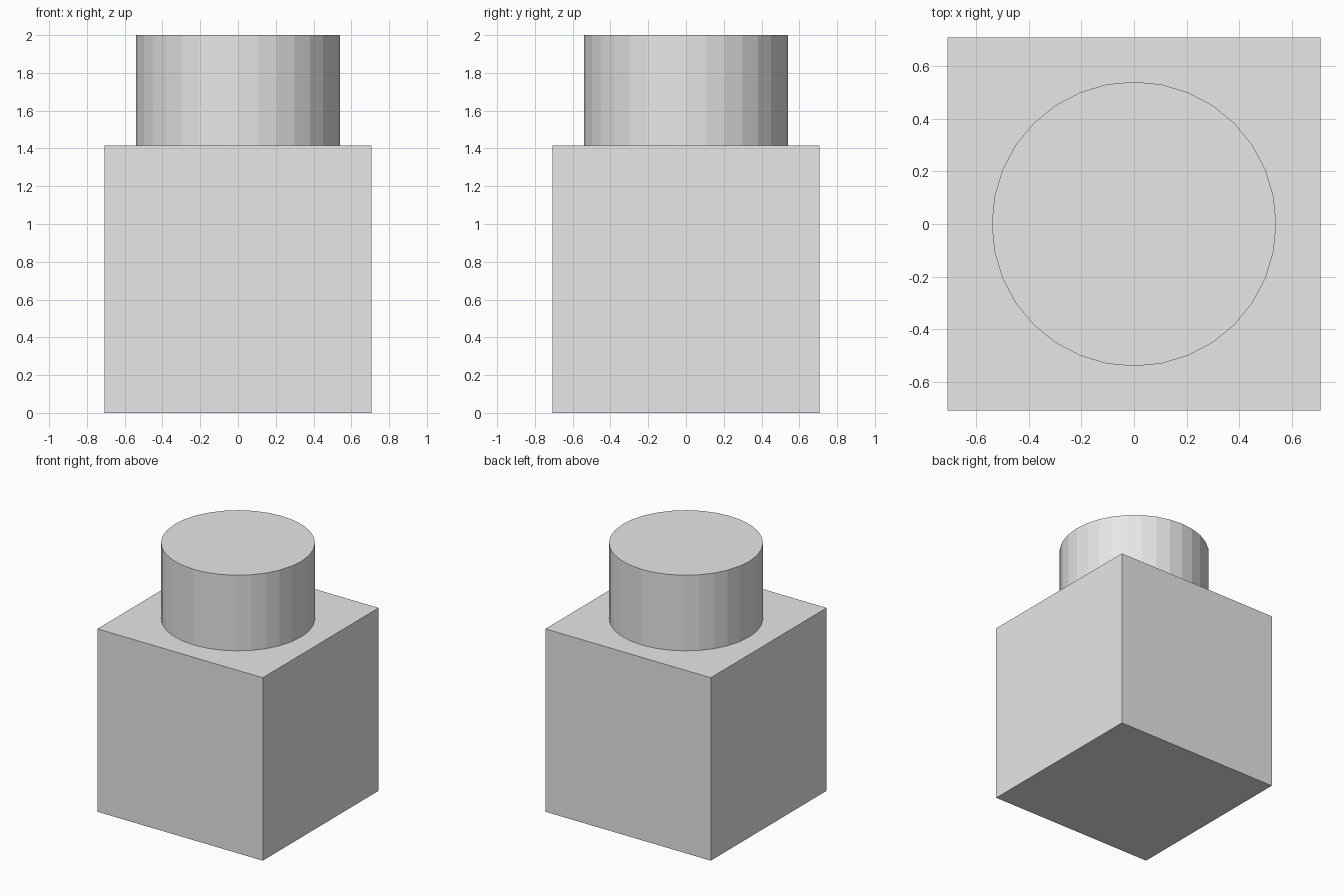
import bpy

default = bpy.data.objects.get("Cube")
if default:
    bpy.data.objects.remove(default, do_unlink=True)

SIDE = 1.415    # edge of the block
HEIGHT = 2.0    # overall height
RADIUS = 0.54   # stud radius

grey = bpy.data.materials.new("light grey")
grey.use_nodes = True
colour = (0.8, 0.8, 0.8, 1)
grey.diffuse_color = colour
grey.node_tree.nodes["Principled BSDF"].inputs["Base Color"].default_value = colour


def finish(name):
    part = bpy.context.object
    part.name = name
    part.data.materials.append(grey)


# Square block
bpy.ops.mesh.primitive_cube_add(size=SIDE, location=(0, 0, SIDE / 2))
finish("base_block")

# Faceted round stud standing on the block
bpy.ops.mesh.primitive_cylinder_add(
    vertices=32, radius=RADIUS, depth=HEIGHT - SIDE,
    location=(0, 0, (HEIGHT + SIDE) / 2))
finish("top_stud")
